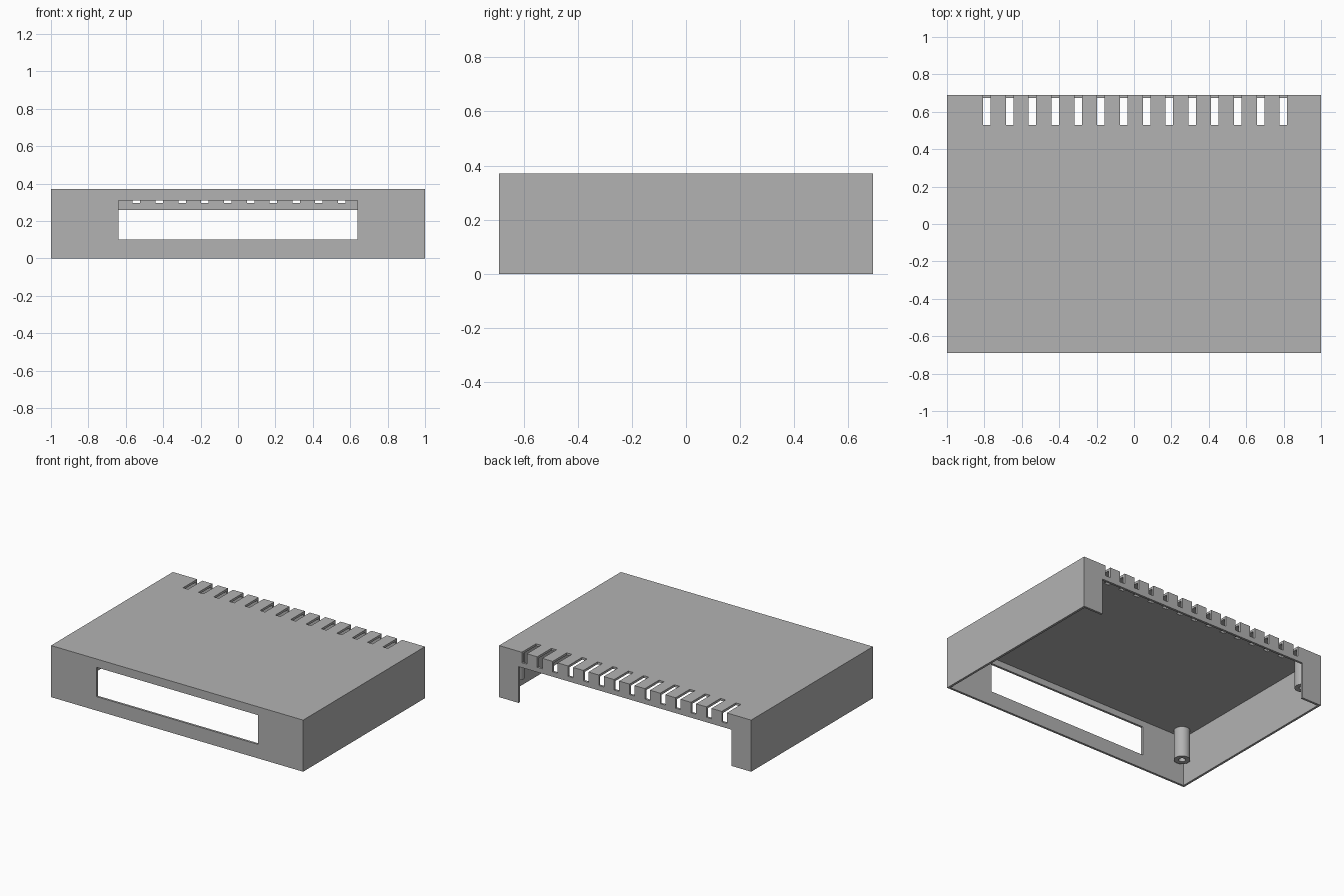
import bpy, bmesh
from math import tau, radians
from mathutils import Matrix, Vector

if "Cube" in bpy.data.objects:
    bpy.data.objects.remove(bpy.data.objects["Cube"], do_unlink=True)

WIDTH, DEPTH, HEIGHT, WALL = 2.0, 1.38, 0.37, 0.016
X, Y = WIDTH / 2, DEPTH / 2

grey = bpy.data.materials.new("plain grey")
grey.use_nodes = True
colour = (0.448, 0.448, 0.448, 1)
grey.diffuse_color = colour
grey.node_tree.nodes["Principled BSDF"].inputs["Base Color"].default_value = colour


def make_object(name, bm):
    bmesh.ops.recalc_face_normals(bm, faces=bm.faces)
    mesh = bpy.data.meshes.new(name)
    bm.to_mesh(mesh)
    bm.free()
    mesh.materials.append(grey)
    obj = bpy.data.objects.new(name, mesh)
    bpy.context.collection.objects.link(obj)
    return obj


def add_box(bm, low, high):
    low, high = Vector(low), Vector(high)
    matrix = Matrix.Translation((low + high) / 2) @ Matrix.Diagonal((*(high - low), 1))
    bmesh.ops.create_cube(bm, size=1, matrix=matrix)


def boxes(name, *spans):
    bm = bmesh.new()
    for low, high in spans:
        add_box(bm, low, high)
    return make_object(name, bm)


def cut(target, cutter):
    mod = target.modifiers.new("cut", "BOOLEAN")
    mod.operation, mod.solver, mod.object = "DIFFERENCE", "EXACT", cutter
    bpy.context.view_layer.objects.active = target
    bpy.ops.object.modifier_apply(modifier=mod.name)
    bpy.data.objects.remove(cutter, do_unlink=True)


# Case lid: a thin shell, open underneath
shell = boxes("case_shell", ((-X, -Y, 0), (X, Y, HEIGHT)))
cut(shell, boxes("hollow", ((WALL - X, WALL - Y, -0.1), (X - WALL, Y - WALL, HEIGHT - WALL))))

# Display window in the front and wide notch in the back
cut(shell, boxes("window", ((-0.64, -Y - 0.1, 0.10), (0.64, -Y + 0.1, 0.31))))
cut(shell, boxes("notch", ((-0.845, Y - 0.1, -0.1), (0.845, Y + 0.1, 0.26))))

# Row of vent slots wrapping over the back edge
slots = []
for i in range(14):
    x = 0.006 + (i - 6.5) * 0.122
    slots.append(((x - 0.02, 0.53, 0.295), (x + 0.02, Y + 0.1, HEIGHT + 0.1)))
cut(shell, boxes("slots", *slots))


# Hollow screw posts hanging from the roof in the corners
def screw_post(name, x, y):
    bm = bmesh.new()
    roof, end, outer, inner = HEIGHT - WALL, 0.135, 0.053, 0.023
    profile = [(outer, roof), (outer, end), (inner, end), (inner, roof)]
    verts = [bm.verts.new((r, 0, z)) for r, z in profile]
    edges = [bm.edges.new(pair) for pair in zip(verts, verts[1:])]
    bmesh.ops.spin(bm, geom=verts + edges, cent=(0, 0, 0), axis=(0, 0, 1),
                   angle=tau, steps=32, use_merge=True)
    bmesh.ops.remove_doubles(bm, verts=bm.verts, dist=1e-4)
    post = make_object(name, bm)
    post.location = (x, y, 0)
    bpy.ops.object.select_all(action="DESELECT")
    post.select_set(True)
    bpy.context.view_layer.objects.active = post
    bpy.ops.object.shade_smooth_by_angle(angle=radians(30))


for side, sx in (("left", 1), ("right", -1)):
    for end, sy in (("front", -1), ("back", 1)):
        screw_post(f"{end}_{side}_screw_post", sx * 0.915, sy * 0.607)
